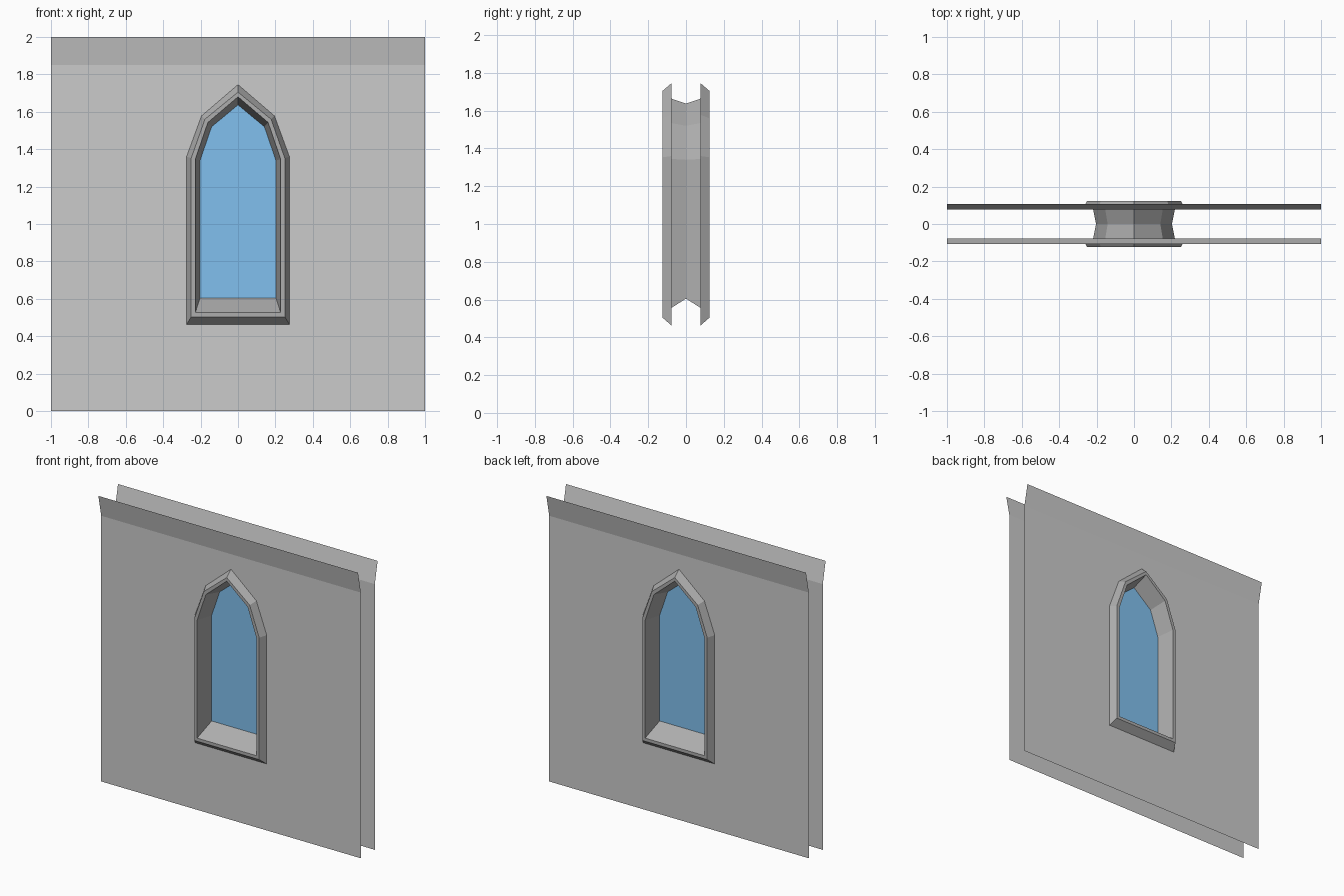
import bpy
import bmesh

if "Cube" in bpy.data.objects:
    bpy.data.objects.remove(bpy.data.objects["Cube"])

WALL_Y, LIP_Y, FACE_Y = 0.077, 0.108, 0.124


def arch(y, half_width, sill, spring, shoulder_x, shoulder_z, apex):
    """Right half of a pointed window outline, from sill centre up to the apex."""
    return [(0, y, sill), (half_width, y, sill), (half_width, y, spring),
            (shoulder_x, y, shoulder_z), (0, y, apex)]


def build(name, faces, mirror_y=True, color=None):
    """Build the right/front part and mirror it to the other sides."""
    bm = bmesh.new()
    for pts in faces:
        bm.faces.new([bm.verts.new(p) for p in pts])
    bmesh.ops.remove_doubles(bm, verts=bm.verts, dist=0.0001)
    mesh = bpy.data.meshes.new(name)
    bm.to_mesh(mesh)
    bm.free()
    obj = bpy.data.objects.new(name, mesh)
    bpy.context.collection.objects.link(obj)
    mod = obj.modifiers.new("Mirror", 'MIRROR')
    mod.use_axis = (True, mirror_y, False)
    mod.merge_threshold = 0.0005
    if color:
        mat = bpy.data.materials.new(name + "_color")
        mat.diffuse_color = (*color, 1)
        mat.use_nodes = True
        mat.node_tree.nodes["Principled BSDF"].inputs["Base Color"].default_value = mat.diffuse_color
        mesh.materials.append(mat)
    return obj


# Outlines from the outer trim edge in to the glass
rings = [
    arch(-WALL_Y, 0.275, 0.463, 1.36, 0.195, 1.578, 1.745),
    arch(-FACE_Y, 0.25, 0.504, 1.353, 0.177, 1.56, 1.705),
    arch(-FACE_Y, 0.228, 0.526, 1.347, 0.161, 1.543, 1.68),
    arch(0, 0.203, 0.605, 1.34, 0.141, 1.52, 1.637),
]

# Wall sheets with window opening and flared top lip
sheet = [(0, -WALL_Y, 0), (1, -WALL_Y, 0), (1, -WALL_Y, 1.85), (0, -WALL_Y, 1.85)]
sheet += rings[0][::-1]
lip = [(0, -WALL_Y, 1.85), (1, -WALL_Y, 1.85), (1, -LIP_Y, 2), (0, -LIP_Y, 2)]
build("wall", [sheet, lip])

# Bevelled window frame with splayed reveal
quads = [(a[i], a[i + 1], b[i + 1], b[i])
         for a, b in zip(rings, rings[1:]) for i in range(4)]
build("window_frame", quads, color=(0.42, 0.42, 0.42))

# Glass pane
build("window_glass", [rings[-1]], mirror_y=False, color=(0.22, 0.53, 0.86))
